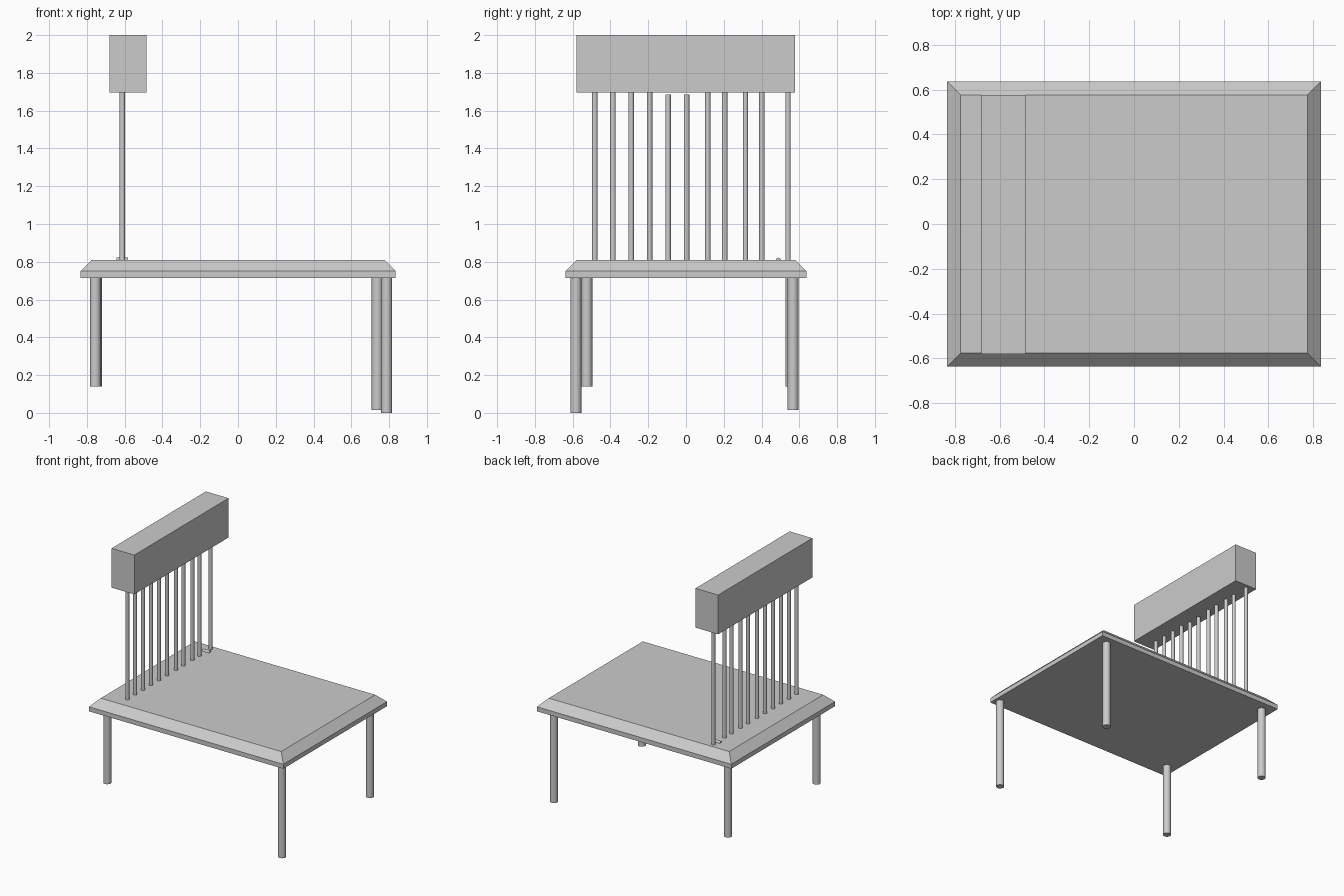
import bpy
import bmesh
import math
from mathutils import Matrix

cube = bpy.data.objects.get("Cube")
if cube:
    bpy.data.objects.remove(cube, do_unlink=True)

grey = bpy.data.materials.new("plain_grey")
grey.use_nodes = True
colour = (0.6, 0.6, 0.6, 1)
grey.diffuse_color = colour
grey.node_tree.nodes["Principled BSDF"].inputs["Base Color"].default_value = colour


def add_object(name, bm):
    mesh = bpy.data.meshes.new(name)
    bmesh.ops.recalc_face_normals(bm, faces=bm.faces)
    bm.to_mesh(mesh)
    bm.free()
    mesh.materials.append(grey)
    obj = bpy.data.objects.new(name, mesh)
    bpy.context.collection.objects.link(obj)
    return obj


def box_bmesh(low, high):
    bm = bmesh.new()
    bmesh.ops.create_cube(bm, size=1)
    for v in bm.verts:
        v.co = [high[i] if v.co[i] > 0 else low[i] for i in range(3)]
    return bm


def add_rod(name, x, y, z0, z1, radius, lying=False):
    """Round rod, upright or lying along x around its middle."""
    bm = bmesh.new()
    bmesh.ops.create_cone(bm, cap_ends=True, segments=24, radius1=radius,
                          radius2=radius, depth=z1 - z0)
    if lying:
        bm.transform(Matrix.Rotation(math.pi / 2, 4, "Y"))
    bm.transform(Matrix.Translation((x, y, (z0 + z1) / 2)))
    for f in bm.faces:
        f.smooth = len(f.verts) == 4
    for e in bm.edges:
        e.smooth = all(f.smooth for f in e.link_faces)
    return add_object(name, bm)


# Seat: slab with a sloped border round the top
seat = box_bmesh((-0.835, -0.637, 0.715), (0.835, 0.637, 0.75))
top = max(seat.faces, key=lambda f: f.calc_center_median().z)
ring = bmesh.ops.extrude_face_region(seat, geom=[top])
bmesh.ops.delete(seat, geom=[top], context="FACES_ONLY")
for v in ring["geom"]:
    if isinstance(v, bmesh.types.BMVert):
        v.co.x -= math.copysign(0.06, v.co.x)
        v.co.y -= math.copysign(0.06, v.co.y)
        v.co.z = 0.81
add_object("seat", seat)

# Head rail of the backrest
add_object("head_rail", box_bmesh((-0.68, -0.58, 1.695), (-0.485, 0.577, 2)))

# Uneven row of spindles; two of them stop just short of the rail
for i, y in enumerate((-0.483, -0.387, -0.29, -0.193, -0.095, 0.003,
                       0.115, 0.205, 0.315, 0.402, 0.54)):
    z1 = 1.685 if i in (4, 5) else 1.72
    add_rod(f"spindle_{i + 1}", -0.613, y, 0.78, z1, 0.0145)

# Small peg sunk into the seat
add_rod("sunken_peg", -0.613, 0.49, 0.777, 0.837, 0.0145, lying=True)

# Legs of unequal length
for name, x, y, z0 in (("front_right_leg", -0.755, -0.525, 0.14),
                       ("back_right_leg", -0.75, 0.555, 0.14),
                       ("front_left_leg", 0.787, -0.583, 0),
                       ("back_left_leg", 0.737, 0.567, 0.015)):
    add_rod(name, x, y, z0, 0.74, 0.029)
